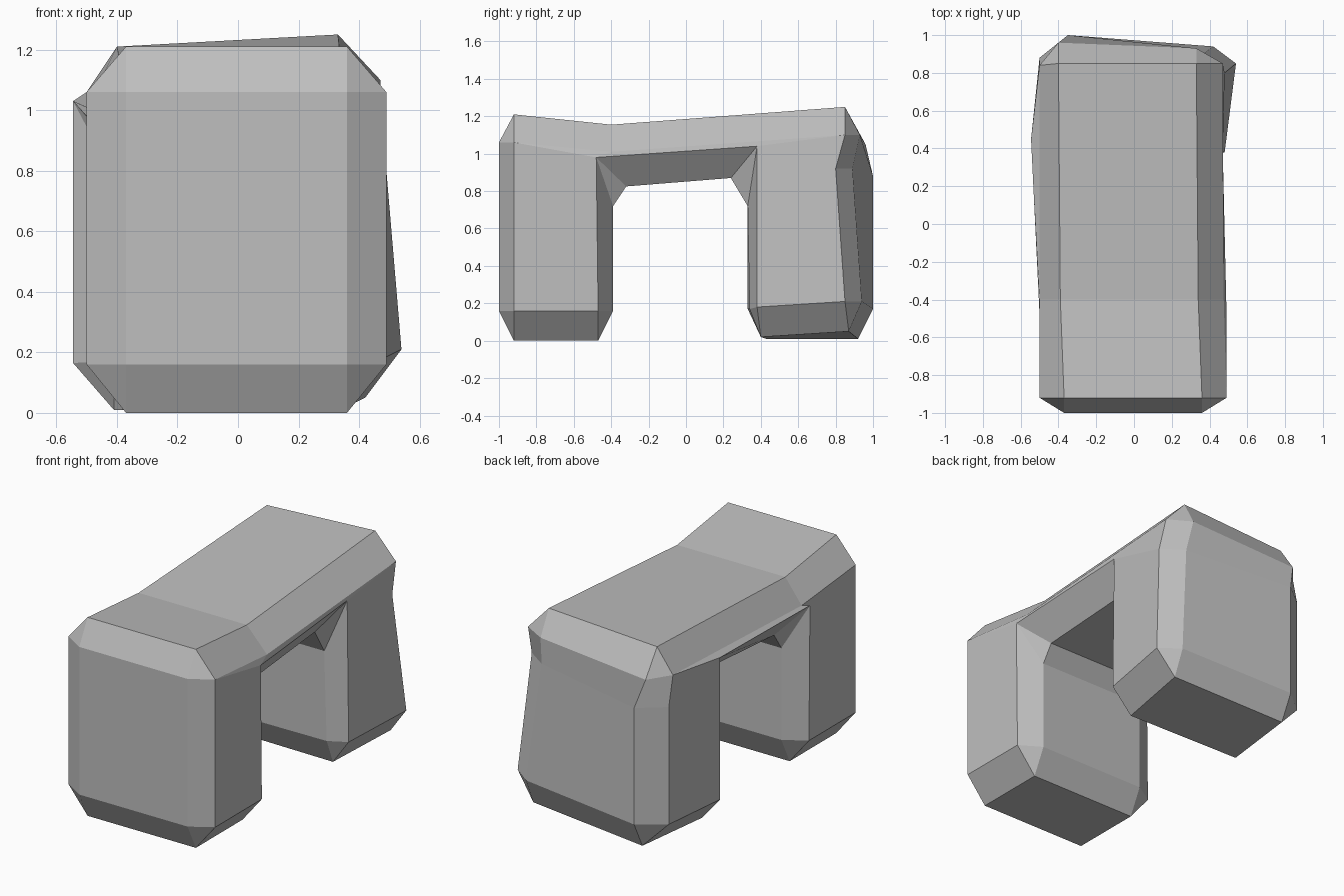
import bpy, bmesh

if "Cube" in bpy.data.objects:
    bpy.data.objects.remove(bpy.data.objects["Cube"])

# Each corner of the arch outline: (side x, centre x, side (y, z), centre points [(y, z), ...])
# Corners shared by both sides (front leg), x given for the right side
front_leg = {
    0: ((-.92, .16), [(-.92, 0), (-1, .16)]),
    1: ((-.92, 1.06), [(-1, 1.06), (-.92, 1.21)]),
    2: ((-.40, 1.01), [(-.40, 1.155)]),
    8: ((-.48, .98), [(-.32, .825), (-.39, .72)]),
    9: ((-.47, .16), [(-.39, .16), (-.47, 0)]),
}
# Rear leg is chipped unevenly, so each side has its own corners
rear_right = {
    3: (.47, .33, (.85, 1.10), [(.85, 1.25), (.93, 1.10)]),
    4: (.48, .35, (.80, .92), [(.89, .92)]),
    5: (.54, .42, (.85, .21), [(.94, .21), (.87, .05)]),
    6: (.48, .36, (.38, .18), [(.40, .02), (.34, .17)]),
    7: (.47, .35, (.38, 1.04), [(.33, .72), (.24, .87)]),
}
rear_left = {
    3: (-.50, -.40, (.84, 1.06), [(.85, 1.21), (.96, 1.05)]),
    4: (-.50, -.35, (.88, .88), [(1, .88)]),
    5: (-.50, -.35, (.88, .165), [(1, .17), (.92, .01)]),
    6: (-.545, -.41, (.45, .165), [(.43, .01), (.33, .17)]),
    7: (-.545, -.38, (.45, 1.03), [(.33, .72), (.24, .87)]),
}
SIDE_FACES = [(0, 1, 8, 9), (1, 2, 8), (2, 3, 7, 8), (3, 4, 7), (4, 5, 6, 7)]


def build_side(bm, sign, rear):
    """Make one flat side plus its chamfer; return the centre loop."""
    rows = dict(rear)
    for k, (s, c) in front_leg.items():
        sx, cx = (.49, .36) if sign > 0 else (-.50, -.37)
        if k == 2:
            sx, cx = (.475, .34) if sign > 0 else (-.50, -.39)
        rows[k] = (sx, cx, s, c)
    side, centre = [], []
    for k in range(10):
        sx, cx, s, c = rows[k]
        side.append(bm.verts.new((sx, *s)))
        centre.append([bm.verts.new((cx, *p)) for p in c])
    for f in SIDE_FACES:
        bm.faces.new([side[i] for i in f])
    for k in range(10):
        n = (k + 1) % 10
        bm.faces.new((side[k], centre[k][-1], centre[n][0], side[n]))
        if len(centre[k]) == 2:
            bm.faces.new((side[k], *centre[k]))
    return [v for pair in centre for v in pair]


# Stone arch: two chamfered sides joined by a band
bm = bmesh.new()
right = build_side(bm, 1, rear_right)
left = build_side(bm, -1, rear_left)
for i in range(len(right)):
    j = (i + 1) % len(right)
    bm.faces.new((right[i], right[j], left[j], left[i]))
bmesh.ops.recalc_face_normals(bm, faces=bm.faces)

mesh = bpy.data.meshes.new("stone_arch")
bm.to_mesh(mesh)
bm.free()
grey = bpy.data.materials.new("grey stone")
grey.diffuse_color = (.52, .52, .52, 1)
grey.use_nodes = True
grey.node_tree.nodes["Principled BSDF"].inputs["Base Color"].default_value = grey.diffuse_color
mesh.materials.append(grey)
arch = bpy.data.objects.new("stone_arch", mesh)
bpy.context.collection.objects.link(arch)
